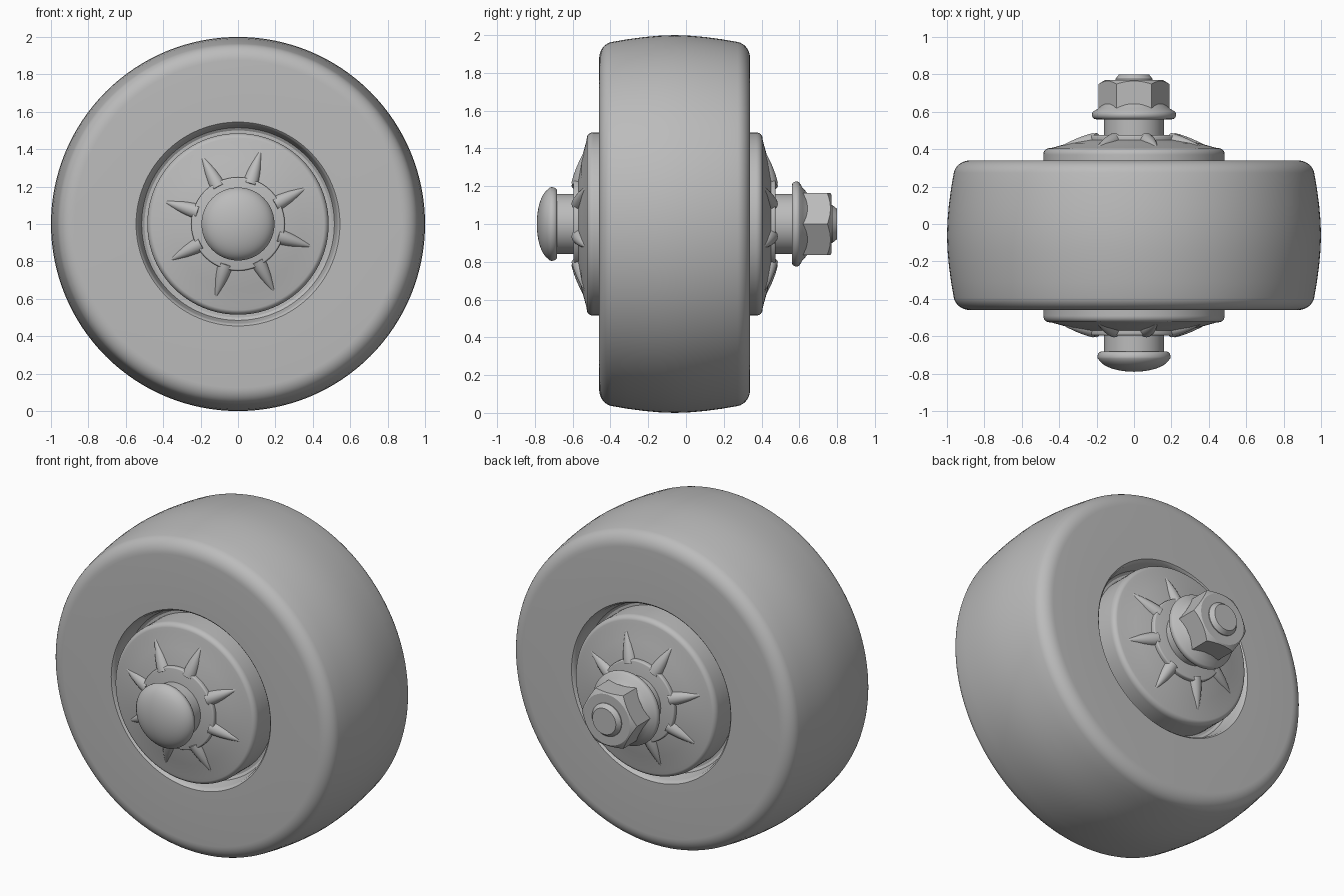
import bpy
import bmesh
import math
from mathutils import Matrix, Vector

if "Cube" in bpy.data.objects:
    bpy.data.objects.remove(bpy.data.objects["Cube"], do_unlink=True)

AXLE = Vector((0, 0, 1))      # axle height
MID = -0.06                   # middle of the wheel along y

grey = bpy.data.materials.new("plain grey")
grey.use_nodes = True
grey.diffuse_color = (0.5, 0.5, 0.5, 1)
grey.node_tree.nodes["Principled BSDF"].inputs["Base Color"].default_value = (0.5, 0.5, 0.5, 1)


def finish(name, bm, angle=35):
    """Turn a bmesh into a shaded, coloured object."""
    bmesh.ops.recalc_face_normals(bm, faces=bm.faces)
    mesh = bpy.data.meshes.new(name)
    bm.to_mesh(mesh)
    bm.free()
    mesh.materials.append(grey)
    obj = bpy.data.objects.new(name, mesh)
    bpy.context.collection.objects.link(obj)
    bpy.ops.object.select_all(action='DESELECT')
    obj.select_set(True)
    bpy.context.view_layer.objects.active = obj
    bpy.ops.object.shade_smooth_by_angle(angle=math.radians(angle))
    return obj


def lathe(profile, steps=96, closed=False):
    """Spin (radius, y) points about the y axis."""
    bm = bmesh.new()
    verts = [bm.verts.new((r, y, 0)) for r, y in profile]
    edges = [bm.edges.new(pair) for pair in zip(verts, verts[1:])]
    if closed:
        edges.append(bm.edges.new((verts[-1], verts[0])))
    bmesh.ops.spin(bm, geom=verts + edges, cent=(0, 0, 0), axis=(0, 1, 0),
                   angle=math.tau, steps=steps, use_duplicate=False)
    bmesh.ops.remove_doubles(bm, verts=bm.verts, dist=0.0002)
    return bm


def turned(name, profile, steps=96, closed=False):
    bm = lathe(profile, steps, closed)
    bmesh.ops.translate(bm, verts=bm.verts, vec=AXLE)
    return finish(name, bm)


def arc(cr, cy, rr, ry, start, end, n=8):
    """Elliptical corner in (radius, y) space, angles in degrees."""
    return [(cr + rr * math.cos(a), cy + ry * math.sin(a)) for a in
            (math.radians(start + (end - start) * i / n) for i in range(n + 1))]


# Tyre: rounded shoulders, crowned tread, recessed opening
half = [(0.50, 0.29), (0.515, 0.30), (0.53, 0.37), (0.535, 0.39), (0.545, 0.40)]
half += arc(0.875, 0.32, 0.09, 0.08, 90, 10)
half += [(0.978, 0.25), (0.99, 0.16), (0.997, 0.08)]
tyre = half + [(1.0, 0)] + [(r, -y) for r, y in reversed(half)]
turned("tyre", [(r, y + MID) for r, y in tyre], 128, closed=True)

# Hub caps: rounded rim, shallow cone, raised collar and eight ribs
for side, label in ((-1, "front"), (1, "back")):
    cap = [(0, 0.25), (0.51, 0.25), (0.51, 0.29), (0.485, 0.29)]
    cap += arc(0.455, 0.43, 0.03, 0.035, 0, 80)
    cap += [(0.44, 0.467), (0.35, 0.492), (0.25, 0.51)]
    cap += arc(0.242, 0.524, 0.008, 0.011, 0, 90, 3) + [(0, 0.535)]
    turned(label + "_hub_cap", [(r, MID + side * y) for r, y in cap])

    ribs = bmesh.new()
    inner, outer = Vector((0.22, 0.505, 0)), Vector((0.425, 0.466, 0))
    length = (outer - inner).length
    tip = [(0.042 * (1 - t ** 1.7), length * t) for t in (i / 10 for i in range(11))]
    for k in range(8):
        rib = lathe([(0, 0)] + tip, 16)
        aim = Vector((0, 1, 0)).rotation_difference(outer - inner).to_matrix().to_4x4()
        spin = Matrix.Rotation(-math.radians(28 + 45 * k), 4, 'Y')
        place = Matrix.Translation(AXLE + Vector((0, MID, 0))) \
            @ Matrix.Diagonal((1, side, 1, 1)) @ spin @ Matrix.Translation(inner) @ aim
        bmesh.ops.transform(rib, matrix=place, verts=rib.verts)
        part = bpy.data.meshes.new("rib")
        rib.to_mesh(part)
        rib.free()
        ribs.from_mesh(part)
        bpy.data.meshes.remove(part)
    finish(label + "_hub_ribs", ribs)

# Axle bolt: domed head, shaft, threaded end
head = [(0, -0.79)] + arc(0, -0.71, 0.19, 0.08, -90, -20, 12)[1:]
head += arc(0.175, -0.71, 0.02, 0.028, -20, 90, 6) + [(0.16, -0.682)]
bolt = head + [(0.16, 0.58), (0.10, 0.58), (0.10, 0.775), (0.08, 0.80), (0, 0.80)]
turned("axle_bolt", bolt)

# Flange below the nut
flange = [(0, 0.56)] + arc(0.203, 0.584, 0.022, 0.024, -90, 50, 8)
flange += [(0.19, 0.618), (0.165, 0.642), (0, 0.642)]
turned("nut_flange", flange)

# Hexagonal nut, its corners turned down by a chamfered cutter
nut_bm = bmesh.new()
bmesh.ops.create_cone(nut_bm, cap_ends=True, segments=6, radius1=0.189, radius2=0.189, depth=0.17,
                      matrix=Matrix.Translation(AXLE + Vector((0, 0.685, 0)))
                      @ Matrix.Rotation(math.pi / 2, 4, 'X') @ Matrix.Rotation(math.pi / 2, 4, 'Z'))
# corners point to the sides
if max(v.co.x for v in nut_bm.verts) < 0.18:
    bmesh.ops.rotate(nut_bm, verts=nut_bm.verts, cent=AXLE, matrix=Matrix.Rotation(math.pi / 6, 3, 'Y'))
nut = finish("hex_nut", nut_bm, 15)
cutter = turned("nut_cutter", [(0, 0.58), (0.21, 0.58), (0.21, 0.735), (0.155, 0.77), (0, 0.77)], 48)
cutter.hide_render = True
chamfer = nut.modifiers.new("chamfer", 'BOOLEAN')
chamfer.operation = 'INTERSECT'
chamfer.solver = 'EXACT'
chamfer.object = cutter
bpy.ops.object.select_all(action='DESELECT')
nut.select_set(True)
bpy.context.view_layer.objects.active = nut
bpy.ops.object.modifier_apply(modifier=chamfer.name)
bpy.data.objects.remove(cutter, do_unlink=True)
bpy.ops.object.shade_smooth_by_angle(angle=math.radians(20))
